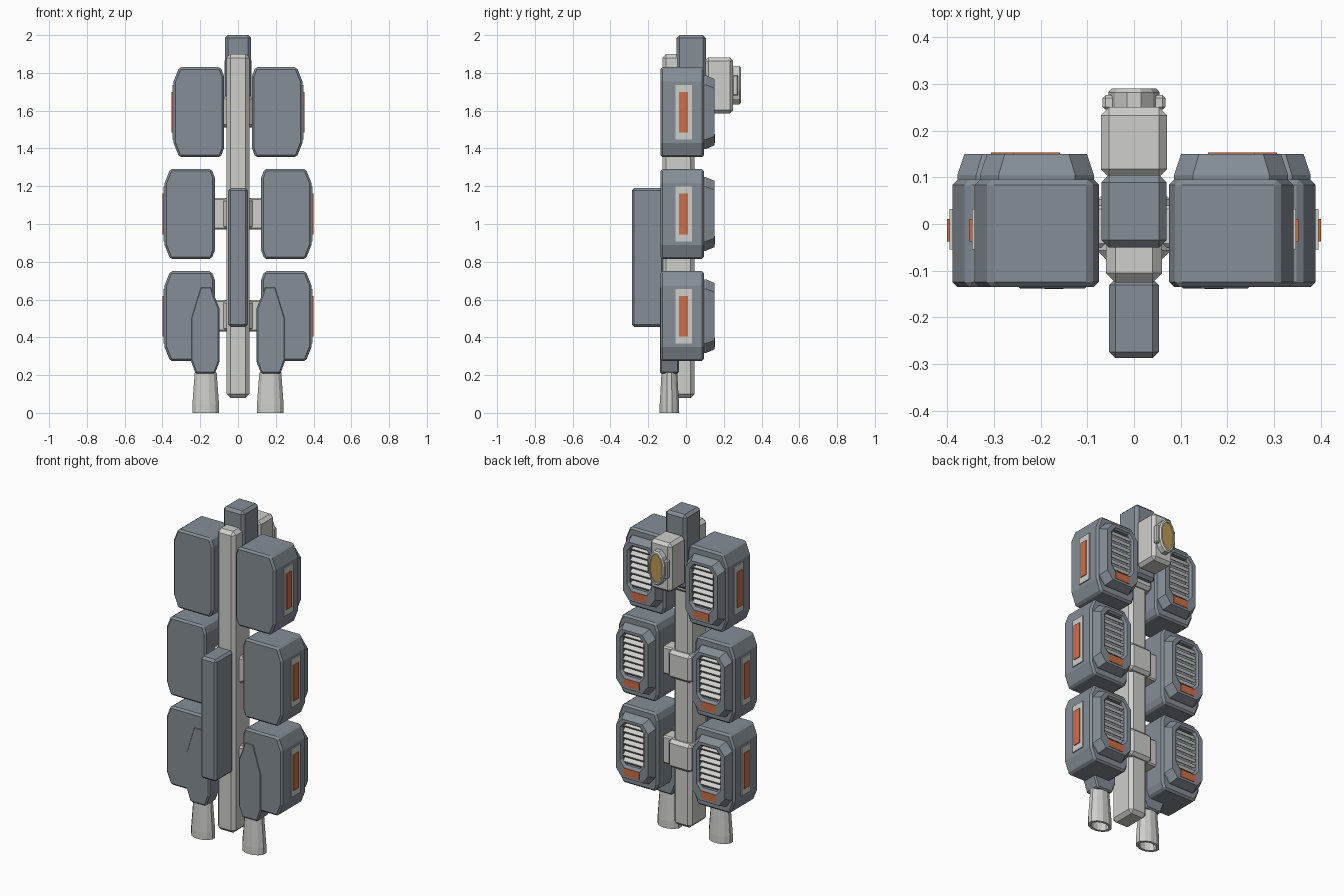
import bpy, bmesh, math
from mathutils import Matrix, Vector

if "Cube" in bpy.data.objects:
    bpy.data.objects.remove(bpy.data.objects["Cube"])


def material(name, rgb):
    m = bpy.data.materials.new(name)
    m.diffuse_color = (*rgb, 1)
    m.use_nodes = True
    m.node_tree.nodes["Principled BSDF"].inputs["Base Color"].default_value = m.diffuse_color
    return m


SLATE = material("slate grey", (0.235, 0.27, 0.305))
LIGHT = material("light grey", (0.62, 0.62, 0.60))
ORANGE = material("burnt orange", (0.60, 0.16, 0.065))
GOLD = material("gold", (0.50, 0.32, 0.09))


def finish(name, bm, mat, bevel=0, mirror=False):
    bmesh.ops.recalc_face_normals(bm, faces=bm.faces)
    me = bpy.data.meshes.new(name)
    bm.to_mesh(me)
    bm.free()
    me.materials.append(mat)
    ob = bpy.data.objects.new(name, me)
    bpy.context.collection.objects.link(ob)
    if bevel:
        b = ob.modifiers.new("bevel", 'BEVEL')
        b.width, b.segments, b.limit_method = bevel, 1, 'ANGLE'
        b.angle_limit = math.radians(50)
    if mirror:
        m = ob.modifiers.new("mirror", 'MIRROR')
        m.use_mirror_merge = False
    return ob


def loft(name, rings, mat, bevel=0, mirror=False):
    """Skin a row of equal point rings and cap both ends."""
    bm = bmesh.new()
    vs = [[bm.verts.new(p) for p in r] for r in rings]
    n = len(vs[0])
    for a, b in zip(vs, vs[1:]):
        for i in range(n):
            bm.faces.new((a[i], a[(i + 1) % n], b[(i + 1) % n], b[i]))
    bm.faces.new(vs[0])
    bm.faces.new(vs[-1])
    return finish(name, bm, mat, bevel, mirror)


def prism(name, pts, y0, y1, mat, bevel=0, mirror=False):
    return loft(name, [[(x, y, z) for x, z in pts] for y in (y0, y1)], mat, bevel, mirror)


def box(name, x0, x1, y0, y1, z0, z1, mat, bevel=0, mirror=False):
    return prism(name, [(x0, z0), (x1, z0), (x1, z1), (x0, z1)], y0, y1, mat, bevel, mirror)


def octagon(cx, cz, hx, hz, inner, outer):
    """Outline in x, z with separate (dx, dz) cuts on its -x and +x corners."""
    (ix, iz), (ox, oz) = inner, outer
    return [(cx - hx + ix, cz - hz), (cx + hx - ox, cz - hz),
            (cx + hx, cz - hz + oz), (cx + hx, cz + hz - oz),
            (cx + hx - ox, cz + hz), (cx - hx + ix, cz + hz),
            (cx - hx, cz + hz - iz), (cx - hx, cz - hz + iz)]


def slats(name, cx, cz):
    """Tilted louvre bars across the vent opening."""
    bm = bmesh.new()
    for i in range(7):
        pos = Vector((cx, 0.122, cz + 0.03 + (i - 3) * 0.036))
        mat = Matrix.Translation(pos) @ Matrix.Rotation(math.radians(-35), 4, 'X') \
            @ Matrix.Diagonal((0.134, 0.034, 0.017, 1))
        bmesh.ops.create_cube(bm, size=1, matrix=mat)
    return finish(name, bm, LIGHT, 0, True)


def pod(tag, cx, cz):
    # armoured body
    prism(tag + "_pod", octagon(cx, cz, 0.133, 0.238, (0.017, 0.045), (0.03, 0.075)),
          -0.135, 0.095, SLATE, 0.011, True)
    # tapered vent frame with a recess
    rings = []
    for y, hx, hz, dz, c in ((0.09, 0.122, 0.195, 0, 0.05), (0.105, 0.122, 0.195, 0, 0.05),
                             (0.15, 0.107, 0.176, 0, 0.048), (0.15, 0.08, 0.138, 0.022, 0.036),
                             (0.138, 0.07, 0.126, 0.025, 0.03), (0.106, 0.07, 0.126, 0.025, 0.03)):
        rings.append([(x, y, z) for x, z in
                      octagon(cx, cz + dz, hx, hz, (c * 0.8, c), (c * 0.8, c))])
    loft(tag + "_vent_frame", rings, SLATE, 0, True)
    slats(tag + "_vent_slats", cx, cz)
    # orange tag below the vent
    box(tag + "_vent_tag", cx - 0.05, cx + 0.05, 0.145, 0.153, cz - 0.162, cz - 0.116,
        ORANGE, 0, True)
    # side marker
    xo = cx + 0.133
    box(tag + "_side_plate", xo - 0.002, xo + 0.006, -0.055, 0.032, cz - 0.145, cz + 0.145,
        LIGHT, 0, True)
    box(tag + "_side_marker", xo + 0.003, xo + 0.011, -0.037, 0.011, cz - 0.108, cz + 0.108,
        ORANGE, 0, True)


pod("upper", 0.208, 1.592)
pod("middle", 0.256, 1.053)
pod("lower", 0.256, 0.512)

# central spine, keel and head block
box("spine", -0.06, 0.06, -0.125, 0.045, 0.08, 1.90, LIGHT, 0.02)
box("keel", -0.053, 0.053, -0.287, -0.118, 0.455, 1.19, SLATE, 0.013)
box("head_block", -0.07, 0.07, -0.05, 0.105, 1.55, 2.0, SLATE, 0.016)

# spine bands and arms that hold the pods
for tag, z, reach in (("upper", 1.595, 0.10), ("middle", 1.055, 0.14), ("lower", 0.515, 0.14)):
    box(tag + "_band", -0.078, 0.078, -0.075, 0.07, z - 0.085, z + 0.085, LIGHT, 0.018)
    box(tag + "_arm", 0.05, reach, -0.05, 0.04, z - 0.083, z + 0.083, LIGHT, 0.008, True)

# sensor housing on the back of the head
box("sensor_housing", -0.071, 0.071, 0.10, 0.25, 1.585, 1.882, LIGHT, 0.018)


def ellipse(cx, cy, cz, ra, rb, plane, n=12):
    pts = []
    for i in range(n):
        a = 2 * math.pi * (i + 0.5) / n
        u, v = ra * math.cos(a), rb * math.sin(a)
        pts.append((cx + u, cy, cz + v) if plane == "xz" else (cx + u, cy + v, cz))
    return pts


# sensor ring, lens and side clips
loft("sensor_ring", [ellipse(0, y, 1.735, a, b, "xz") for y, a, b in
                     ((0.245, 0.057, 0.105), (0.282, 0.057, 0.105), (0.29, 0.05, 0.097),
                      (0.29, 0.042, 0.086), (0.28, 0.042, 0.086))], LIGHT)
loft("sensor_lens", [ellipse(0, y, 1.735, 0.043, 0.087, "xz") for y in (0.275, 0.283)], GOLD)
box("sensor_clip", 0.034, 0.067, 0.245, 0.276, 1.68, 1.79, LIGHT, 0.006, True)

# nozzle mounts merging into the lower pods
prism("nozzle_mount", [(0.14, 0.67), (0.125, 0.62), (0.097, 0.55), (0.097, 0.275),
                       (0.122, 0.208), (0.225, 0.208), (0.252, 0.285), (0.252, 0.50),
                       (0.20, 0.67)], -0.138, -0.038, SLATE, 0.008, True)

# hollow exhaust nozzles
loft("nozzle", [ellipse(0.171, -0.088, z, a, b, "xy") for z, a, b in
                ((0.215, 0.06, 0.043), (0.045, 0.073, 0.053), (0.0, 0.073, 0.053),
                 (0.0, 0.055, 0.039), (0.12, 0.05, 0.035))], LIGHT, 0, True)
